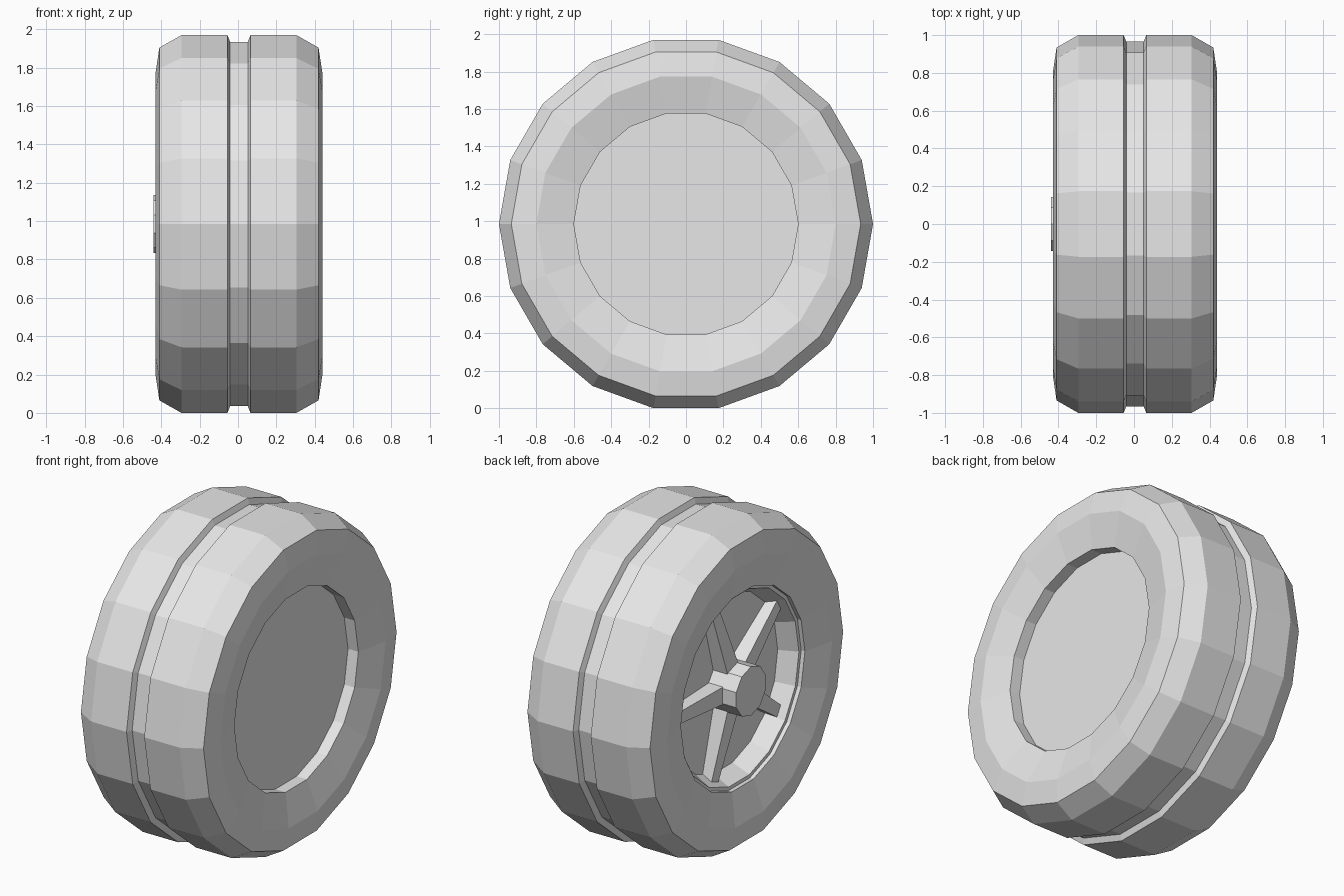
import bpy, bmesh
from math import cos, sin, pi
from mathutils import Matrix

if "Cube" in bpy.data.objects:
    bpy.data.objects.remove(bpy.data.objects["Cube"])

AXLE_Z = 0.985
SHIFT = 0.005   # tyre sits slightly off centre because the hub pokes out

grey = bpy.data.materials.new("plain_grey")
grey.use_nodes = True
grey.diffuse_color = (0.8, 0.8, 0.8, 1)
grey.node_tree.nodes["Principled BSDF"].inputs["Base Color"].default_value = (0.8, 0.8, 0.8, 1)


def finish(name, bm):
    bmesh.ops.recalc_face_normals(bm, faces=bm.faces)
    mesh = bpy.data.meshes.new(name)
    bm.to_mesh(mesh)
    bm.free()
    mesh.materials.append(grey)
    obj = bpy.data.objects.new(name, mesh)
    obj.location.z = AXLE_Z
    bpy.context.collection.objects.link(obj)
    return obj


def lathe(name, profile, sides, turn=0, closed=False):
    """Revolve (x, radius) points about the x axis; cap the ends unless closed."""
    bm = bmesh.new()
    rings = []
    for x, r in profile:
        angles = [turn + 2 * pi * i / sides for i in range(sides)]
        rings.append([bm.verts.new((x, r * cos(a), r * sin(a))) for a in angles])
    pairs = list(zip(rings, rings[1:]))
    if closed:
        pairs.append((rings[-1], rings[0]))
    else:
        bm.faces.new(rings[0])
        bm.faces.new(rings[-1])
    for a, b in pairs:
        for i in range(sides):
            j = (i + 1) % sides
            bm.faces.new((a[i], a[j], b[j], b[i]))
    return finish(name, bm)


# Tyre: mirrored half profile from the centre groove to the bore
half = [(0.046, 0.965), (0.06, 1.0), (0.30, 1.0), (0.415, 0.934),
        (0.435, 0.80), (0.39, 0.60)]
outline = [(SHIFT - x, r) for x, r in reversed(half)] + [(SHIFT + x, r) for x, r in half]
lathe("tyre", outline, 18, closed=True)

# Wheel dish: flat inner plate on one side, stepped tapered recess on the other
lathe("wheel_dish", [(0.325, 0.60), (-0.36, 0.60), (-0.36, 0.578), (-0.25, 0.53)], 18)

# Hub: ten-sided shaft
lathe("hub", [(-0.44, 0.15), (-0.24, 0.15)], 10, turn=pi / 10)

# Spokes: five tapered bars, one pointing to the back
bm = bmesh.new()
for k in range(5):
    bar = bmesh.ops.create_cube(bm, size=1)["verts"]
    for v in bar:
        tip = v.co.y > 0
        front = v.co.x < 0
        v.co.y = 0.56 if tip else 0.10
        v.co.z *= 0.07 if tip else 0.11
        v.co.x = (-0.315 if tip else -0.35) if front else -0.24
    bmesh.ops.rotate(bm, verts=bar, cent=(0, 0, 0), matrix=Matrix.Rotation(2 * pi * k / 5, 3, 'X'))
finish("spokes", bm)
